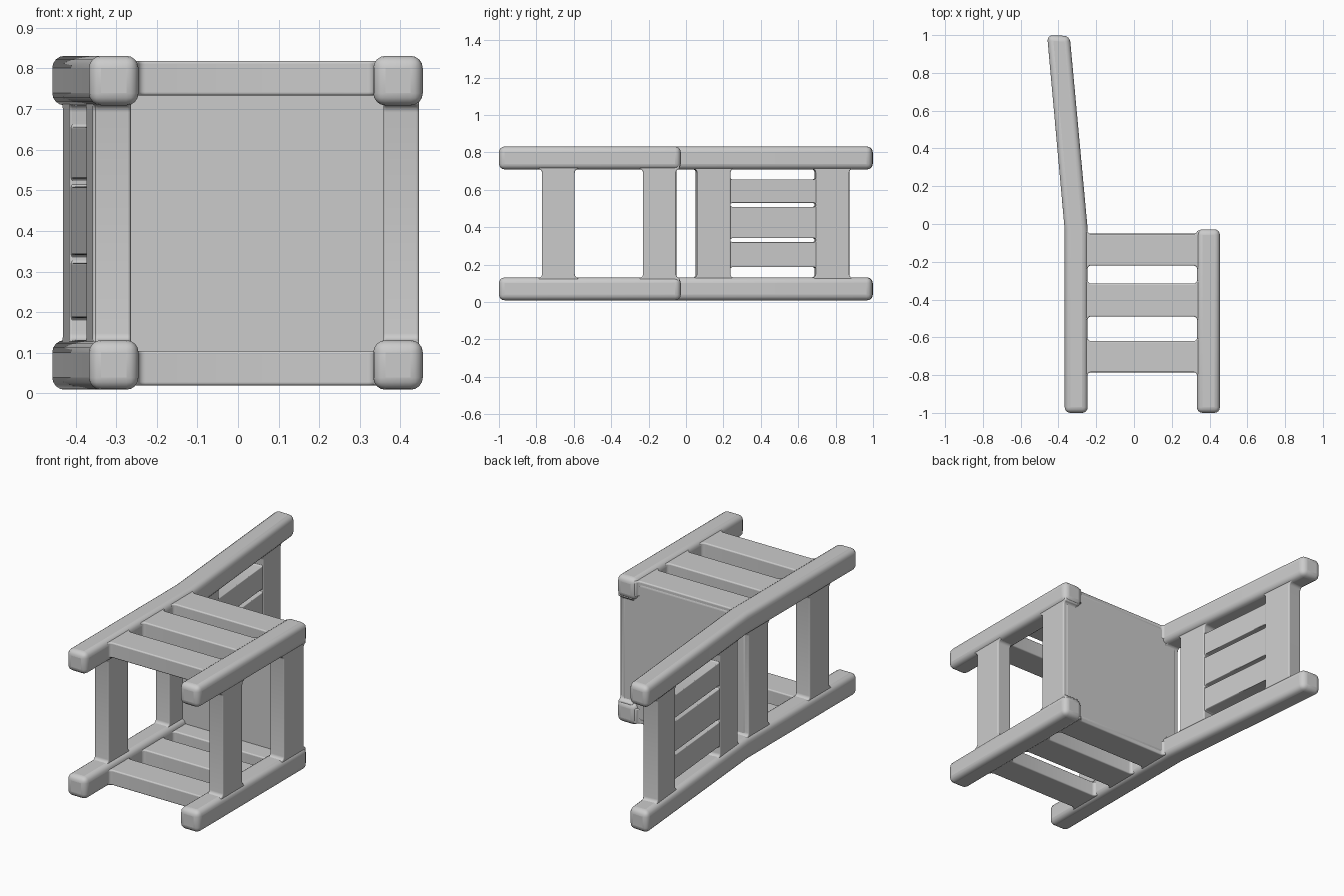
import bpy, bmesh, math
from mathutils import Matrix, Vector

if "Cube" in bpy.data.objects:
    bpy.data.objects.remove(bpy.data.objects["Cube"])

wood = bpy.data.materials.new("plain grey")
wood.diffuse_color = (0.6, 0.6, 0.6, 1)
wood.use_nodes = True
wood.node_tree.nodes["Principled BSDF"].inputs["Base Color"].default_value = wood.diffuse_color

TILT = math.atan(0.0913)                     # lean of the backrest
ALONG_Z = Matrix.Rotation(-math.pi / 2, 4, 'Y')                           # rail runs across the chair
ALONG_Y = Matrix(((0, 0, 1, 0), (1, 0, 0, 0), (0, 1, 0, 0), (0, 0, 0, 1)))  # slat runs up the back
LEAN = Matrix.Rotation(TILT, 4, 'Z')


def plate(name, outline, thick, bevel, loc, rot=Matrix.Identity(4)):
    """Extrude a flat outline about its own plane and round its edges."""
    bm = bmesh.new()
    face = bm.faces.new([bm.verts.new((x, y, -thick / 2)) for x, y in outline])
    ext = bmesh.ops.extrude_face_region(bm, geom=[face])
    verts = [v for v in ext["geom"] if isinstance(v, bmesh.types.BMVert)]
    bmesh.ops.translate(bm, vec=(0, 0, thick), verts=verts)
    bmesh.ops.recalc_face_normals(bm, faces=bm.faces[:])
    mesh = bpy.data.meshes.new(name)
    bm.to_mesh(mesh)
    bm.free()
    obj = bpy.data.objects.new(name, mesh)
    bpy.context.collection.objects.link(obj)
    obj.matrix_world = Matrix.Translation(Vector(loc)) @ rot
    mesh.materials.append(wood)
    mod = obj.modifiers.new("rounded edges", 'BEVEL')
    mod.width, mod.segments = bevel, 4
    mod.limit_method, mod.angle_limit = 'ANGLE', math.radians(40)
    bpy.ops.object.select_all(action='DESELECT')
    obj.select_set(True)
    bpy.context.view_layer.objects.active = obj
    bpy.ops.object.shade_smooth_by_angle(angle=math.radians(40))
    return obj


def rail(name, length, width, thick, bevel, fillet, loc, rot=Matrix.Identity(4)):
    """Straight bar whose ends flare softly into the posts."""
    h, w, sink = length / 2, width / 2, 0.035
    quarter = [(h + sink, w + fillet)]
    for i in range(5):
        a = math.pi / 2 * i / 4
        quarter.append((h - fillet + fillet * math.cos(a),
                        w + fillet - fillet * math.sin(a)))
    top = quarter + [(-x, y) for x, y in reversed(quarter)]
    outline = top + [(x, -y) for x, y in reversed(top)]
    return plate(name, outline, thick, bevel, loc, rot)


def back_x(y):
    return -0.305 - 0.0913 * (y + 0.04)


# Posts: straight front legs, rear legs that bend into the backrest
for side, z in (("lower", 0.07), ("upper", 0.77)):
    plate(side + "_front_leg", [(0.333, -1), (0.455, -1), (0.455, -0.028), (0.333, -0.028)],
          0.122, 0.03, (0, 0, z))
    plate(side + "_rear_post", [(-0.367, -1), (-0.245, -1), (-0.245, -0.03),
                                (-0.34, 0.995), (-0.46, 1), (-0.367, -0.03)],
          0.122, 0.03, (0, 0, z))

# Side rails joining front leg to rear post
for side, z in (("lower", 0.062), ("upper", 0.776)):
    for part, y0, y1 in (("seat", -0.22, -0.053), ("middle", -0.49, -0.315), ("bottom", -0.785, -0.62)):
        rail(f"{side}_{part}_side_rail", 0.58, y1 - y0, 0.085, 0.025, 0.018,
             (0.044, (y0 + y1) / 2, z))

# Cross rails at the front and rear of the frame
for side, x in (("front", 0.402), ("rear", -0.308)):
    for part, y0, y1 in (("seat", -0.23, -0.053), ("bottom", -0.77, -0.595)):
        rail(f"{side}_{part}_cross_rail", 0.58, y1 - y0, 0.088, 0.025, 0.018,
             (x, (y0 + y1) / 2, 0.42), ALONG_Z)

# Seat board, flush with the rail tops
plate("seat", [(-0.345, -0.115), (0.44, -0.115), (0.44, -0.051), (-0.345, -0.051)],
      0.79, 0.025, (0, 0, 0.419))

# Backrest rails and slats
for part, y0, y1 in (("lower", 0.055, 0.235), ("top", 0.69, 0.87)):
    y = (y0 + y1) / 2
    rail(part + "_back_rail", 0.58, y1 - y0, 0.088, 0.02, 0.018,
         (back_x(y), y, 0.42), LEAN @ ALONG_Z)
for i, (z0, z1) in enumerate(((0.186, 0.321), (0.341, 0.509), (0.529, 0.656))):
    rail(f"back_slat_{i + 1}", 0.46, z1 - z0, 0.078, 0.016, 0.01,
         (back_x(0.4625), 0.4625, (z0 + z1) / 2), LEAN @ ALONG_Y)
